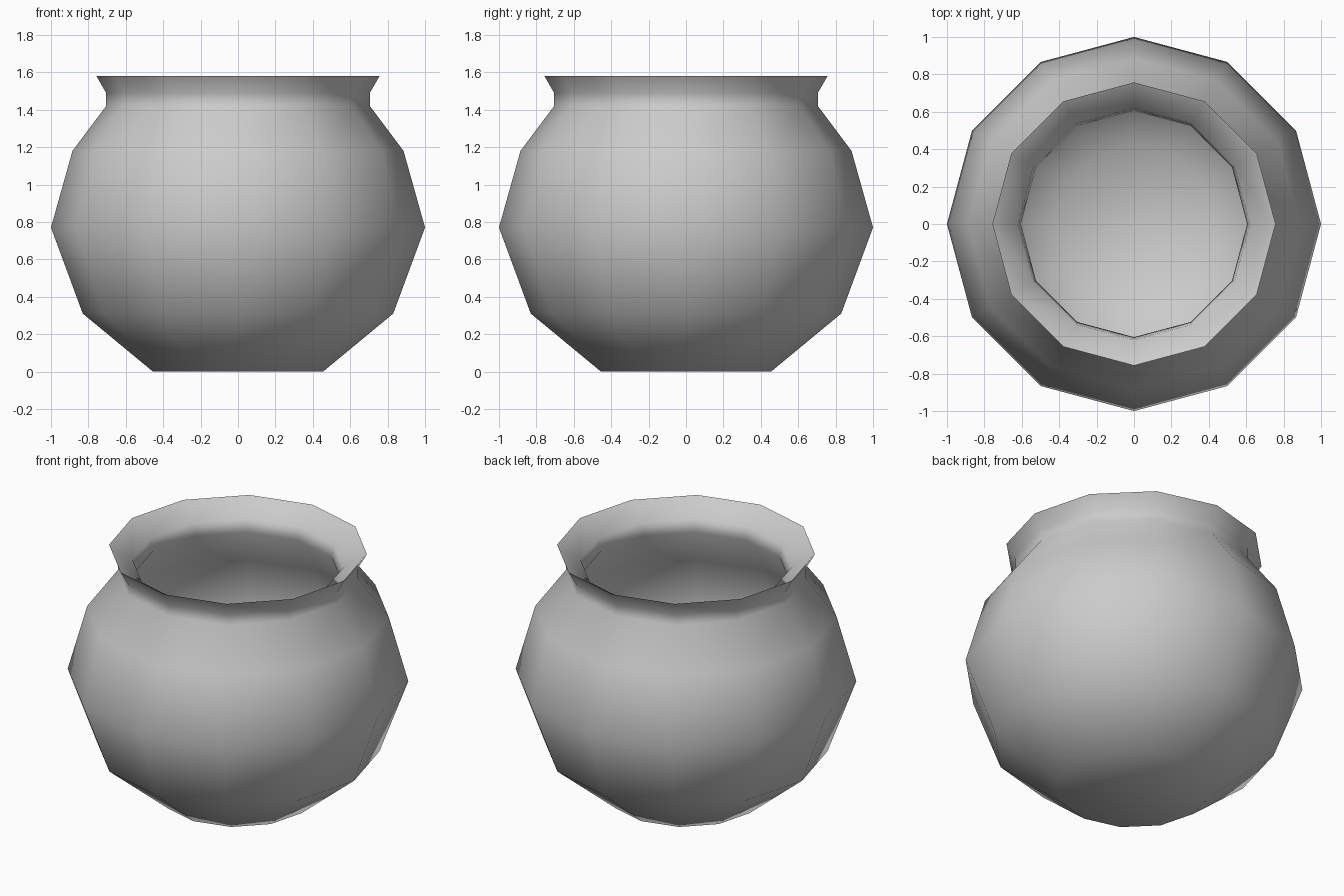
import bpy, bmesh, math

if "Cube" in bpy.data.objects:
    bpy.data.objects.remove(bpy.data.objects["Cube"])

SIDES = 12

# Pot profile (radius, z): outer wall upward, over the rim, down the inner wall
PROFILE = [
    (0.455, 0.0), (0.83, 0.31), (1.0, 0.77), (0.885, 1.18),
    (0.705, 1.42), (0.705, 1.49), (0.757, 1.58),
    (0.62, 1.49), (0.605, 1.41), (0.80, 1.14),
    (0.90, 0.77), (0.75, 0.37), (0.42, 0.10),
]


def lathe(name, profile, sides):
    bm = bmesh.new()
    rings = []
    for r, z in profile:
        rings.append([bm.verts.new((r * math.cos(2 * math.pi * i / sides),
                                    r * math.sin(2 * math.pi * i / sides), z))
                      for i in range(sides)])
    for a, b in zip(rings, rings[1:]):
        for i in range(sides):
            j = (i + 1) % sides
            bm.faces.new((a[i], a[j], b[j], b[i]))
    # Base underside and inner floor
    bm.faces.new(rings[0][::-1])
    bm.faces.new(rings[-1])
    bmesh.ops.recalc_face_normals(bm, faces=bm.faces[:])
    mesh = bpy.data.meshes.new(name)
    bm.to_mesh(mesh)
    bm.free()
    obj = bpy.data.objects.new(name, mesh)
    bpy.context.collection.objects.link(obj)
    return obj


# Hollow pot with flared lip
pot = lathe("pot", PROFILE, SIDES)
bpy.context.view_layer.objects.active = pot
pot.select_set(True)
bpy.ops.object.shade_smooth_by_angle(angle=math.radians(65))
